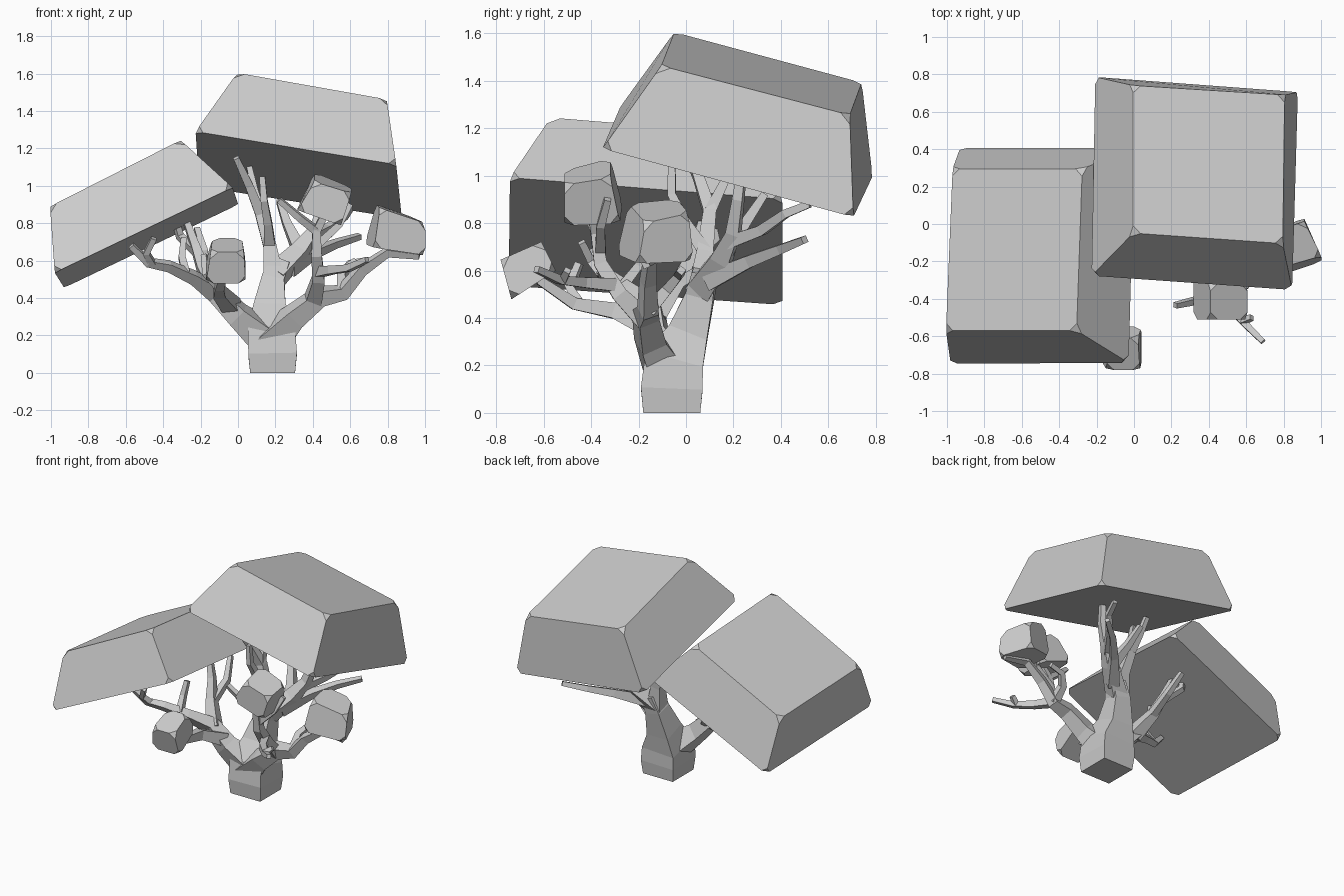
import bpy, bmesh
from mathutils import Vector


def make_object(name, bm):
    bmesh.ops.recalc_face_normals(bm, faces=bm.faces[:])
    me = bpy.data.meshes.new(name)
    bm.to_mesh(me)
    bm.free()
    ob = bpy.data.objects.new(name, me)
    bpy.context.collection.objects.link(ob)
    return ob


def foliage(name, bottom, top, cut=0.04):
    """Tapered block from two corner loops, with its corners clipped."""
    bm = bmesh.new()
    pts = [Vector(p) for p in bottom + top]
    c = sum(pts, Vector()) / 8
    v = [bm.verts.new(c + (p - c) * 1.012) for p in pts]
    bm.faces.new(v[3::-1])
    bm.faces.new(v[4:])
    for i in range(4):
        j = (i + 1) % 4
        bm.faces.new((v[i], v[j], v[j + 4], v[i + 4]))
    bmesh.ops.bevel(bm, geom=bm.verts[:], offset=cut, segments=1,
                    profile=0.5, affect='VERTICES')
    return make_object(name, bm)


def limb(name, paths):
    """Square-section tubes; each path is a list of (x, y, z, half width)."""
    bm = bmesh.new()
    for path in paths:
        pts = [Vector(p[:3]) for p in path]
        n = len(pts)
        prev, side, rings = None, None, []
        for i, p in enumerate(pts):
            a = (pts[i] - pts[i - 1]).normalized() if i else Vector()
            b = (pts[i + 1] - pts[i]).normalized() if i < n - 1 else Vector()
            t = (a + b).normalized()
            if prev is None:
                side = Vector((1, 0, 0)) if abs(t.x) < 0.8 else Vector((0, 1, 0))
            else:
                side = prev.rotation_difference(t) @ side
            side = (side - t * side.dot(t)).normalized()
            up, r = t.cross(side), path[i][3]
            rings.append([bm.verts.new(p + (side * sx + up * sy) * r)
                          for sx, sy in ((-1, -1), (1, -1), (1, 1), (-1, 1))])
            prev = t
        bm.faces.new(rings[0][::-1])
        bm.faces.new(rings[-1])
        for q, s in zip(rings, rings[1:]):
            for k in range(4):
                m = (k + 1) % 4
                bm.faces.new((q[k], q[m], s[m], s[k]))
    return make_object(name, bm)


# Large leaf canopies
foliage("left_canopy",
        [(-.975, -.74, .54), (-.035, -.735, .99), (-.005, .40, .90), (-.925, .40, .46)],
        [(-1.0, -.565, .89), (-.31, -.565, 1.24), (-.28, .29, 1.17), (-.965, .29, .83)])
foliage("right_canopy",
        [(-.22, -.27, 1.29), (.84, -.345, 1.115), (.87, .70, .83), (-.2, .78, 1.0)],
        [(0, -.045, 1.6), (.79, -.10, 1.46), (.80, .685, 1.255), (0, .735, 1.39)])

# Small leaf clumps
foliage("front_clump",
        [(-.17, -.735, .48), (.04, -.735, .48), (.04, -.55, .60), (-.17, -.55, .60)],
        [(-.145, -.78, .645), (.03, -.78, .645), (.02, -.61, .72), (-.135, -.61, .72)])
foliage("middle_clump",
        [(.32, -.51, .87), (.55, -.51, .79), (.55, -.28, .80), (.32, -.27, .88)],
        [(.41, -.51, 1.02), (.605, -.51, .96), (.605, -.32, .99), (.41, -.32, 1.07)])
foliage("right_clump",
        [(.73, -.29, .67), (1.0, -.20, .63), (.91, .03, .64), (.68, -.06, .69)],
        [(.76, -.24, .88), (1.0, -.17, .80), (.91, .01, .84), (.74, -.04, .90)])

# Trunk running into the back limb
limb("trunk", [
    [(.185, -.06, 0, .12), (.185, -.06, .1, .13), (.18, -.05, .22, .125),
     (.17, .01, .34, .085), (.19, .06, .5, .06), (.23, .08, .6, .05)]])

# Back limb twigs
limb("back_branches", [
    [(.19, .06, .5, .055), (.17, .08, .68, .035), (.12, .1, .85, .028),
     (.06, .05, 1.0, .022), (-.01, -.02, 1.15, .016)],
    [(.17, .08, .68, .03), (.16, .0, .8, .022), (.14, -.06, .92, .018), (.13, -.06, 1.05, .015)],
    [(.12, .1, .85, .025), (.09, .16, .97, .018), (.06, .2, 1.1, .015)],
    [(.2, .06, .52, .055), (.33, .15, .65, .042), (.41, .2, .76, .028),
     (.46, .22, .9, .022), (.475, .24, 1.05, .016)],
    [(.33, .15, .65, .035), (.26, .25, .8, .022), (.22, .33, .92, .016)],
    [(.38, .18, .72, .028), (.48, .32, .77, .022), (.57, .42, .84, .018), (.6, .52, .88, .015)],
    [(.27, .1, .56, .04), (.4, .27, .64, .026), (.52, .4, .69, .02), (.65, .5, .73, .015)],
])

# Left limb and its twigs
limb("left_branches", [
    [(.17, -.07, .17, .085), (.0, -.13, .31, .055), (-.12, -.14, .43, .045),
     (-.24, -.24, .51, .03), (-.37, -.32, .57, .024), (-.48, -.36, .59, .02), (-.57, -.4, .68, .016)],
    [(-.46, -.355, .585, .02), (-.49, -.4, .64, .017), (-.45, -.44, .72, .015)],
    [(-.28, -.27, .53, .022), (-.3, -.2, .62, .018), (-.29, -.17, .72, .015)],
    [(-.1, -.13, .41, .045), (-.19, -.03, .56, .03), (-.23, .03, .68, .022), (-.28, .07, .82, .016)],
    [(-.22, .02, .65, .022), (-.31, .12, .73, .018), (-.34, .1, .83, .015)],
    [(-.18, -.03, .55, .025), (-.18, .13, .64, .02), (-.22, .23, .77, .015)],
    [(-.03, -.13, .35, .045), (-.1, -.3, .43, .033), (-.1, -.47, .46, .025), (-.07, -.62, .56, .018)],
    [(-.1, -.45, .46, .022), (-.17, -.49, .53, .018), (-.18, -.45, .63, .015)],
])

# Right limb and its twigs
limb("right_branches", [
    [(.17, -.08, .17, .085), (.3, -.15, .3, .055), (.44, -.17, .41, .045), (.56, -.16, .43, .035),
     (.66, -.16, .55, .028), (.8, -.15, .645, .022), (.97, -.17, .625, .015)],
    [(.56, -.16, .43, .03), (.55, -.08, .52, .022), (.6, -.03, .58, .018), (.7, -.02, .6, .015)],
    [(.4, -.16, .38, .045), (.43, -.28, .5, .033), (.42, -.36, .63, .028),
     (.42, -.38, .76, .022), (.47, -.4, .86, .018)],
    [(.43, -.3, .54, .028), (.5, -.43, .55, .022), (.59, -.53, .56, .018), (.69, -.63, .605, .014)],
    [(.58, -.52, .56, .018), (.63, -.5, .6, .014)],
    [(.42, -.38, .76, .02), (.33, -.41, .83, .018), (.22, -.435, .925, .014)],
    [(.42, -.36, .68, .022), (.54, -.36, .79, .018), (.6, -.33, .9, .014)],
])
